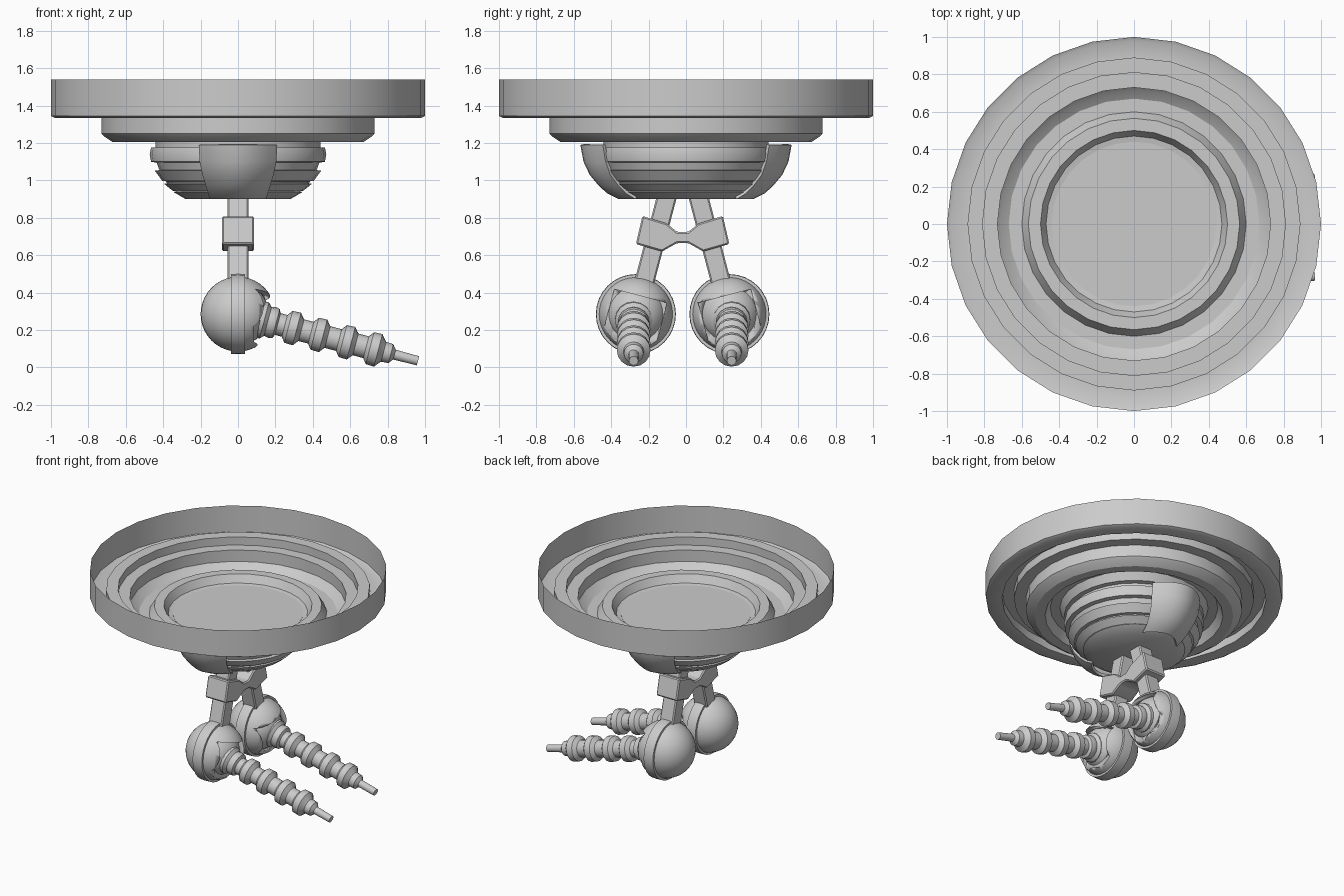
import bpy, bmesh, math
from mathutils import Matrix, Vector

if "Cube" in bpy.data.objects:
    bpy.data.objects.remove(bpy.data.objects["Cube"])

MID = -0.018                      # the arm pair is mirrored about this y
TILT = math.radians(90 + 14.7)    # barrels point to +x and droop


def finish(name, bm, mat=Matrix(), angle=32):
    bmesh.ops.transform(bm, matrix=mat, verts=bm.verts)
    bmesh.ops.recalc_face_normals(bm, faces=bm.faces)
    me = bpy.data.meshes.new(name)
    bm.to_mesh(me)
    bm.free()
    ob = bpy.data.objects.new(name, me)
    bpy.context.collection.objects.link(ob)
    bpy.ops.object.select_all(action='DESELECT')
    ob.select_set(True)
    bpy.context.view_layer.objects.active = ob
    bpy.ops.object.shade_smooth_by_angle(angle=math.radians(angle))
    return ob


def lathe(name, profile, segs, mat=Matrix(), capped=True):
    bm = bmesh.new()
    rings = [[bm.verts.new((r * math.cos(2 * math.pi * i / segs),
                            r * math.sin(2 * math.pi * i / segs), z))
              for i in range(segs)] for r, z in profile]
    for a, b in zip(rings, rings[1:]):
        for i in range(segs):
            j = (i + 1) % segs
            bm.faces.new((a[i], a[j], b[j], b[i]))
    if capped:
        bm.faces.new(rings[0])
        bm.faces.new(rings[-1])
    return finish(name, bm, mat)


def box(name, size, mat, bevel=0.0):
    bm = bmesh.new()
    bmesh.ops.create_cube(bm, size=1)
    bmesh.ops.scale(bm, vec=size, verts=bm.verts)
    if bevel:
        bmesh.ops.bevel(bm, geom=bm.edges[:], offset=bevel, segments=1, affect='EDGES')
    return finish(name, bm, mat)


def ball(name, radius, mat):
    bm = bmesh.new()
    bmesh.ops.create_uvsphere(bm, u_segments=32, v_segments=20, radius=radius)
    return finish(name, bm, mat)


# Stepped ceiling dish, open at the top
lathe("ceiling_dish", [
    (1.0, 1.54), (1.0, 1.345), (0.98, 1.335), (0.89, 1.335), (0.89, 1.395),
    (0.81, 1.395), (0.81, 1.335), (0.73, 1.335), (0.73, 1.25), (0.715, 1.235),
    (0.67, 1.205), (0.60, 1.205), (0.565, 1.265), (0.50, 1.265),
    (0.47, 1.21), (0.44, 1.205)], 28, capped=False)

# Hanging bowl with stepped fins
lathe("finned_bowl", [
    (0.44, 1.207), (0.44, 1.175), (0.465, 1.175), (0.472, 1.14), (0.465, 1.10),
    (0.435, 1.095), (0.42, 1.055), (0.445, 1.052), (0.405, 0.998), (0.385, 0.995),
    (0.38, 0.985), (0.395, 0.982), (0.35, 0.945), (0.33, 0.943), (0.345, 0.938),
    (0.28, 0.90)], 28)

# Curved shields on front and back of the bowl
rows = [(1.19, 0.565, 0.445, 0.21), (1.10, 0.548, 0.43, 0.205), (1.03, 0.515, 0.405, 0.19),
        (0.97, 0.465, 0.36, 0.172), (0.93, 0.42, 0.32, 0.16), (0.90, 0.36, 0.27, 0.15)]
for side, label in ((-1, "front"), (1, "back")):
    bm = bmesh.new()
    grid = []
    for z, out, edge, half in rows:
        ts = [k / 5 for k in range(-5, 6)]
        grid.append([bm.verts.new((half * t, side * (edge + (out - edge) * (1 - t * t)), z))
                     for t in ts])
    for a, b in zip(grid, grid[1:]):
        for i in range(10):
            bm.faces.new((a[i], a[i + 1], b[i + 1], b[i]))
    bmesh.ops.recalc_face_normals(bm, faces=bm.faces)
    bmesh.ops.solidify(bm, geom=bm.faces[:], thickness=0.02)
    finish(label + "_shield", bm, angle=40)

# Bow-shaped clamp joining the two struts
half_outline = [(0.03, 0.725), (0.085, 0.77), (0.215, 0.81), (0.25, 0.66),
                (0.11, 0.62), (0.03, 0.665)]
outline = half_outline + [(-y, z) for y, z in reversed(half_outline)]
bm = bmesh.new()
face = bm.faces.new([bm.verts.new((-0.085, y + MID, z)) for y, z in outline])
ext = bmesh.ops.extrude_face_region(bm, geom=[face])
bmesh.ops.translate(bm, vec=(0.17, 0, 0),
                    verts=[v for v in ext["geom"] if isinstance(v, bmesh.types.BMVert)])
bmesh.ops.bevel(bm, geom=bm.edges[:], offset=0.008, segments=1, affect='EDGES')
finish("strut_clamp", bm)

# Barrel outline: base cone, four ribs, tapered nozzle and thin tip
barrel = [(0.10, 0.10), (0.10, 0.145), (0.08, 0.165), (0.085, 0.19), (0.08, 0.21), (0.06, 0.22)]
for d in (0.305, 0.45, 0.605, 0.755):
    barrel += [(0.06, d - 0.047), (0.07, d - 0.04), (0.088, d - 0.026), (0.09, d + 0.02),
               (0.07, d + 0.036), (0.06, d + 0.045)]
barrel += [(0.055, 0.805), (0.052, 0.845), (0.027, 0.865), (0.025, 0.995)]

for side, label in ((-1, "front"), (1, "back")):
    centre = Vector((0, MID + side * 0.25, 0.285))
    top = Vector((0, MID + side * 0.08, 0.93))
    axis = top - centre
    lean = Matrix.Rotation(math.atan2(-axis.y, axis.z), 4, 'X')

    # Square strut from bowl to pod
    box(label + "_strut", (0.11, 0.105, axis.length),
        Matrix.Translation((centre + top) / 2) @ lean, 0.008)

    # Pod shell with a window cut in its +x side
    shell = ball(label + "_pod_shell", 0.2, Matrix.Translation(centre))
    cutter = box(label + "_window_cutter", (0.3, 0.29, 0.27),
                 Matrix.Translation(centre) @ lean @ Matrix.Translation((0.235, 0, -0.035)))
    cutter.hide_render = True
    core = ball("core_cutter", 0.168, Matrix.Translation(centre))
    for c in (core, cutter):
        mod = shell.modifiers.new("cut", 'BOOLEAN')
        mod.operation = 'DIFFERENCE'
        mod.object = c
        mod.solver = 'EXACT'
    bpy.context.view_layer.objects.active = shell
    for mod in list(shell.modifiers):
        if mod.type == 'BOOLEAN':
            bpy.ops.object.modifier_apply(modifier=mod.name)
    bpy.data.objects.remove(core)
    bpy.data.objects.remove(cutter)

    # Inner ball, raised seam band and barrel
    ball(label + "_pod_core", 0.166, Matrix.Translation(centre))
    lathe(label + "_pod_band", [(0.19, -0.038), (0.212, -0.038), (0.214, 0), (0.212, 0.038),
                                (0.19, 0.038), (0.19, -0.038)], 32,
          Matrix.Translation(centre) @ Matrix.Rotation(math.pi / 2, 4, 'Y'), capped=False)
    lathe(label + "_barrel", barrel, 16,
          Matrix.Translation((0, MID + side * 0.262, 0.288)) @ Matrix.Rotation(TILT, 4, 'Y'))
